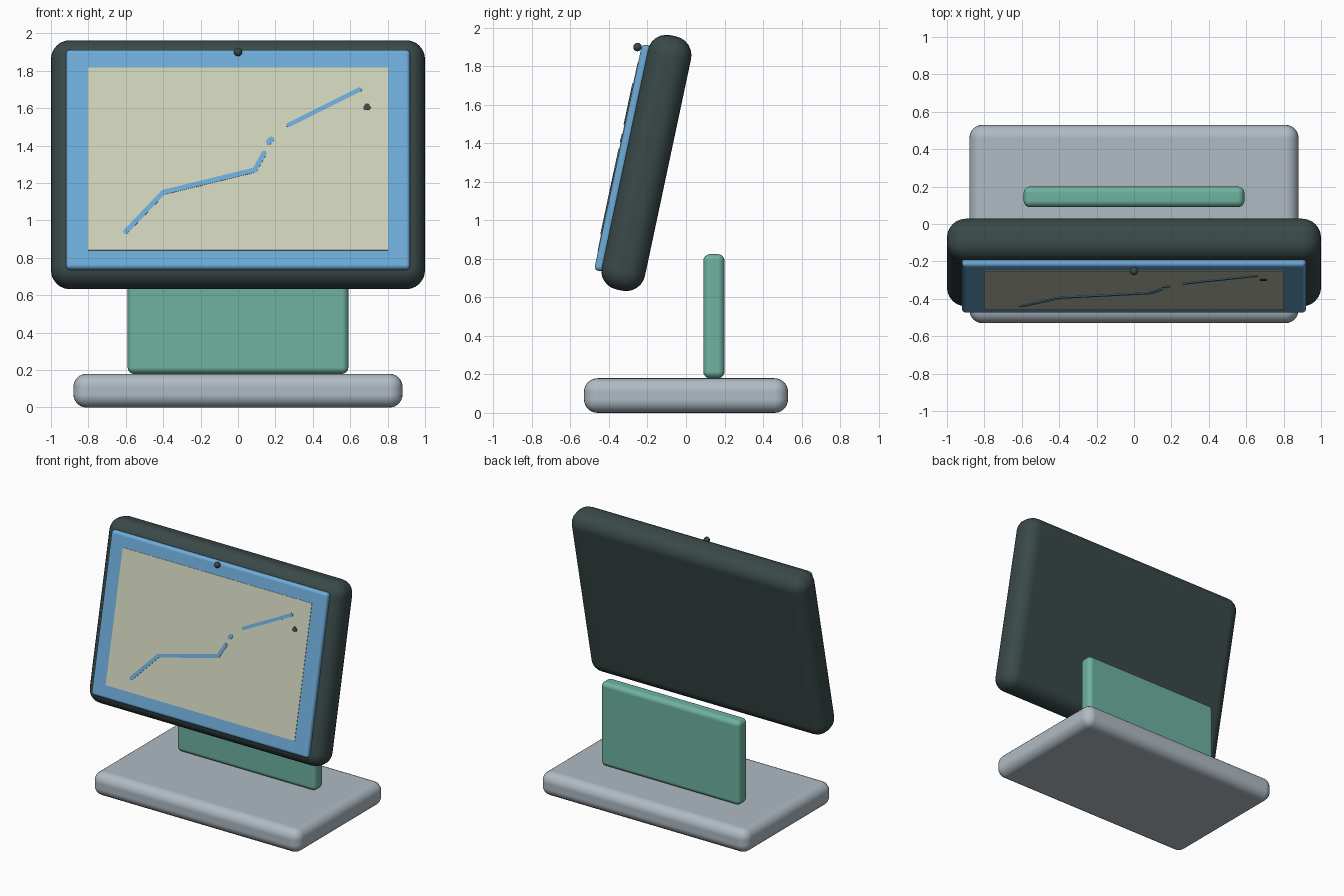
import bpy, bmesh, math
from mathutils import Matrix, Vector

if "Cube" in bpy.data.objects:
    bpy.data.objects.remove(bpy.data.objects["Cube"])


def material(name, rgb):
    m = bpy.data.materials.new(name)
    lin = [((c / 255 + 0.055) / 1.055) ** 2.4 for c in rgb]
    m.diffuse_color = (*lin, 1)
    m.use_nodes = True
    m.node_tree.nodes["Principled BSDF"].inputs["Base Color"].default_value = m.diffuse_color
    return m


DARK = material("dark_slate", (58, 73, 73))
BLUE = material("sky_blue", (110, 172, 217))
CREAM = material("pale_cream", (206, 211, 186))
TEAL = material("soft_teal", (110, 178, 160))
GREY = material("light_grey", (176, 187, 196))

# Tilted frame of the display: local -y is the screen side
TILT = Matrix.Translation((0, -0.206, 1.298)) @ Matrix.Rotation(math.radians(-12), 4, 'X')


def finish(name, bm, mat, matrix):
    me = bpy.data.meshes.new(name)
    bm.to_mesh(me)
    bm.free()
    me.materials.append(mat)
    ob = bpy.data.objects.new(name, me)
    bpy.context.collection.objects.link(ob)
    ob.matrix_world = matrix
    return ob


def box(name, size, centre, mat, bevel=0.0, matrix=Matrix()):
    bm = bmesh.new()
    bmesh.ops.create_cube(bm, size=1)
    bmesh.ops.scale(bm, vec=size, verts=bm.verts)
    for f in bm.faces:
        f.smooth = bevel > 0
    ob = finish(name, bm, mat, matrix @ Matrix.Translation(centre))
    if bevel:
        mod = ob.modifiers.new("round_edges", 'BEVEL')
        mod.width = bevel
        mod.segments = 6
        mod.harden_normals = True
    return ob


def ball(name, radius, matrix, mat, squash=(1, 1, 1)):
    bm = bmesh.new()
    bmesh.ops.create_uvsphere(bm, u_segments=24, v_segments=14, radius=radius)
    bmesh.ops.scale(bm, vec=squash, verts=bm.verts)
    for f in bm.faces:
        f.smooth = True
    return finish(name, bm, mat, matrix)


def line(name, points, width, mat):
    """Thin strips with round joints lying on the screen."""
    bm = bmesh.new()
    pts = [Vector((x, 0, (z - 1.33) / 0.978)) for x, z in points]
    for a, b in zip(pts, pts[1:]):
        d = b - a
        rot = Matrix.Rotation(-math.atan2(d.z, d.x), 4, 'Y')
        bmesh.ops.create_cube(bm, size=1, matrix=Matrix.Translation((a + b) / 2) @ rot
                              @ Matrix.Diagonal((d.length, 0.006, width, 1)))
    for p in pts:
        bmesh.ops.create_cone(bm, cap_ends=True, segments=12, radius1=width / 2,
                              radius2=width / 2, depth=0.0062,
                              matrix=Matrix.Translation(p) @ Matrix.Rotation(math.pi / 2, 4, 'X'))
    finish(name, bm, mat, TILT @ Matrix.Translation((0, -0.154, 0)))


# Foot and upright
box("base", (1.76, 1.06, 0.18), (0, 0, 0.09), GREY, 0.07)
box("stand", (1.18, 0.11, 0.645), (0, 0.145, 0.502), TEAL, 0.035)

# Display
box("display_body", (2.0, 0.23, 1.35), (0, 0, 0), DARK, 0.1, TILT)
box("display_panel", (1.84, 0.05, 1.2), (0, -0.125, 0), BLUE, 0.022, TILT)
box("screen", (1.606, 0.008, 1.0), (0, -0.149, 0), CREAM, 0, TILT)

# Chart on the screen
line("chart_line_lower", [(-0.6, 0.94), (-0.4, 1.15), (0.09, 1.27), (0.14, 1.36)], 0.027, BLUE)
line("chart_line_dot", [(0.165, 1.42), (0.178, 1.433)], 0.03, BLUE)
line("chart_line_upper", [(0.27, 1.51), (0.65, 1.70)], 0.024, BLUE)
line("chart_marker", [(0.683, 1.603), (0.697, 1.603), (0.69, 1.613)], 0.026, DARK)

# Camera bead
ball("camera", 0.022, Matrix.Translation((0, -0.252, 1.90)), DARK)
